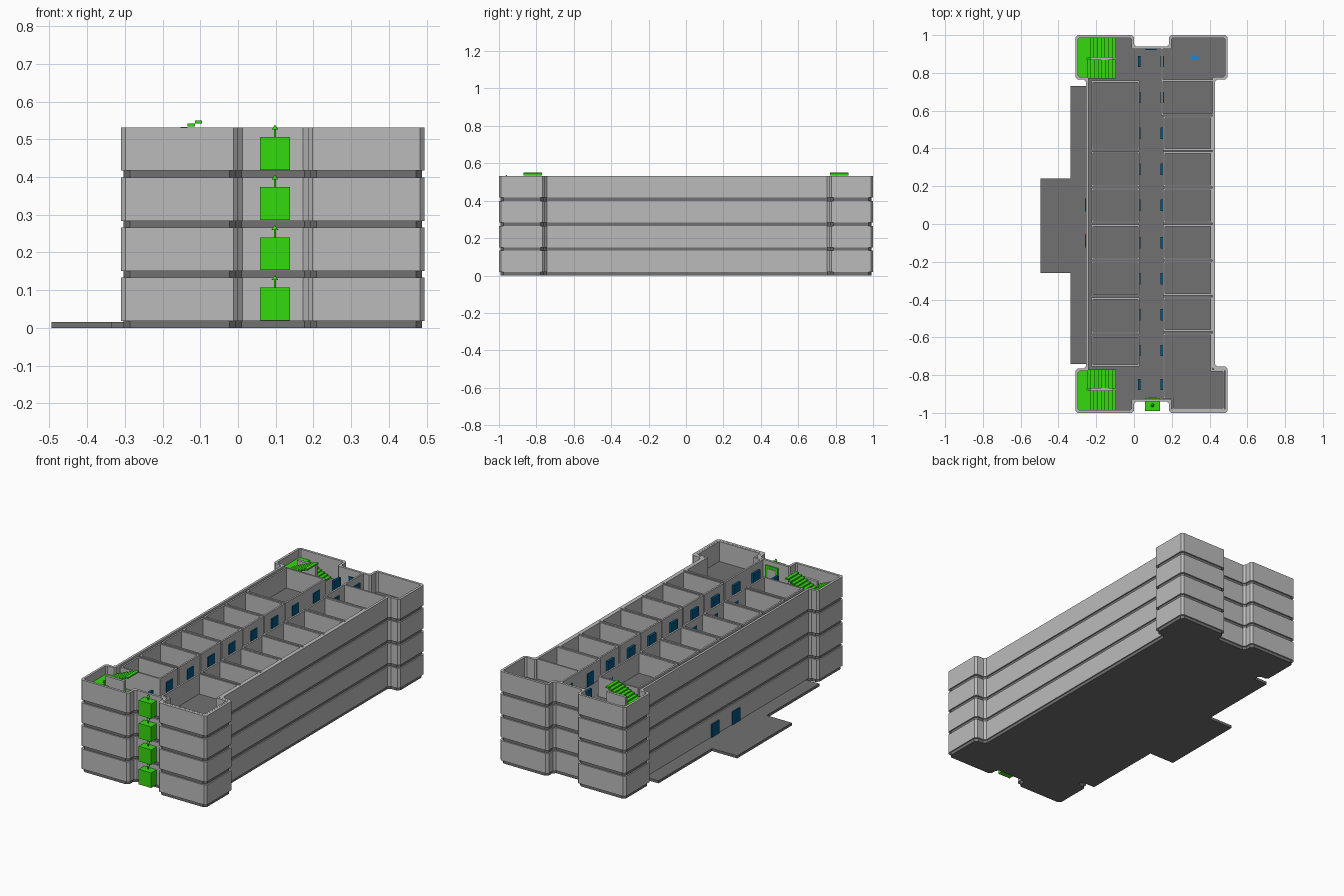
import bpy, bmesh, math
from mathutils import Vector

if "Cube" in bpy.data.objects:
    bpy.data.objects.remove(bpy.data.objects["Cube"])


def mat(name, rgb):
    m = bpy.data.materials.new(name)
    m.diffuse_color = (*rgb, 1)
    m.use_nodes = True
    m.node_tree.nodes["Principled BSDF"].inputs["Base Color"].default_value = m.diffuse_color
    return m


WALL = mat("wall_grey", (0.50, 0.50, 0.50))
FLOOR = mat("floor_dark_grey", (0.165, 0.165, 0.165))
GREEN = mat("exit_green", (0.035, 0.70, 0.004))
BLUE = mat("door_blue", (0.0, 0.09, 0.22))
SKY = mat("arrow_light_blue", (0.008, 0.25, 0.75))


def finish(bm, name, material):
    bmesh.ops.recalc_face_normals(bm, faces=bm.faces)
    me = bpy.data.meshes.new(name)
    bm.to_mesh(me)
    bm.free()
    me.materials.append(material)
    ob = bpy.data.objects.new(name, me)
    bpy.context.collection.objects.link(ob)
    return ob


def box(bm, x0, x1, y0, y1, z0, z1):
    vs = bmesh.ops.create_cube(bm, size=1)["verts"]
    for v in vs:
        v.co = Vector(((x0 + x1) / 2 + v.co.x * (x1 - x0),
                       (y0 + y1) / 2 + v.co.y * (y1 - y0),
                       (z0 + z1) / 2 + v.co.z * (z1 - z0)))


def offset(pts, d):
    """Move a counter-clockwise outline inwards by d."""
    out = []
    n = len(pts)
    for i in range(n):
        p, a, b = Vector(pts[i]), Vector(pts[i - 1]), Vector(pts[(i + 1) % n])
        e, f = (p - a).normalized(), (b - p).normalized()
        out.append(p + d * (Vector((-e.y, e.x)) + Vector((-f.y, f.x))))
    return out


def chamfer(pts, c):
    """Cut every outline corner."""
    out = []
    n = len(pts)
    for i in range(n):
        p, a, b = Vector(pts[i]), Vector(pts[i - 1]), Vector(pts[(i + 1) % n])
        out += [p + (a - p).normalized() * c, p + (b - p).normalized() * c]
    return out


def ring(bm, outer, inner, z0, z1):
    loops = [[bm.verts.new((p[0], p[1], z)) for p in o]
             for o, z in ((outer, z0), (outer, z1), (inner, z1), (inner, z0))]
    n = len(outer)
    for k in range(4):
        a, b = loops[k], loops[(k + 1) % 4]
        for i in range(n):
            j = (i + 1) % n
            bm.faces.new((a[i], a[j], b[j], b[i]))


def prism(bm, pts, z0, z1):
    f = bm.faces.new([bm.verts.new((p[0], p[1], z0)) for p in pts])
    up = bmesh.ops.extrude_face_region(bm, geom=[f])["geom"]
    for v in up:
        if isinstance(v, bmesh.types.BMVert):
            v.co.z = z1


# building outline with four corner blocks
FOOT = [(-.31, -1), (0, -1), (0, -.94), (.185, -.94), (.185, -1), (.495, -1),
        (.495, -.755), (.43, -.755), (.43, .765), (.495, .765), (.495, 1),
        (.185, 1), (.185, .94), (0, .94), (0, 1), (-.31, 1),
        (-.31, .765), (-.255, .765), (-.255, -.765), (-.31, -.765)]
LEFT = [(-.755, -.592), (-.582, -.39), (-.382, -.197), (-.19, -.003),
        (.005, .19), (.197, .385), (.392, .76)]
RIGHT = [(-.568, -.387), (-.378, -.197), (-.19, -.003), (.005, .19),
         (.197, .383), (.39, .572)]
DOORS = [-.67, -.48, -.29, -.1, .1, .29, .48, .67]
PITCH, SLAB = 0.133, 0.018


def storey(k):
    z = k * PITCH
    zf, zt = z + SLAB, z + PITCH
    tag = f"_{k + 1}"

    # floor slab, set back under the walls
    bm = bmesh.new()
    prism(bm, chamfer(offset(FOOT, 0.007), 0.016), z, zf)
    finish(bm, "floor_slab" + tag, FLOOR)

    # outer wall ring
    bm = bmesh.new()
    ring(bm, chamfer(FOOT, 0.012), chamfer(offset(FOOT, 0.014), 0.008), zf, zt)
    finish(bm, "outer_wall" + tag, WALL)

    # room walls
    bm = bmesh.new()
    rects = [(-.226, .03, a, b) for a, b in LEFT] + [(.154, .416, a, b) for a, b in RIGHT]
    for x0, x1, y0, y1 in rects:
        r = [(x0, y0), (x1, y0), (x1, y1), (x0, y1)]
        ring(bm, r, offset(r, 0.01), zf, zt)
    big = [(.154, -.925), (.2, -.925), (.2, -.985), (.48, -.985), (.48, -.77),
           (.416, -.77), (.416, -.578), (.154, -.578)]
    ring(bm, big, offset(big, 0.01), zf, zt)
    box(bm, .143, .153, .575, .926, zf, zt)
    box(bm, .153, .43, .755, .765, zf, zt)
    box(bm, .153, .416, .578, .586, zf, zt)
    finish(bm, "room_walls" + tag, WALL)

    # doors along the corridor
    bm = bmesh.new()
    for y in DOORS + [-.85, .86]:
        box(bm, .02, .034, y - .03, y + .03, zf, zf + .075)
        box(bm, .141, .16, y - .03, y + .03, zf, zf + .075)
    box(bm, .06, .12, .922, .93, zf, zf + .075)
    finish(bm, "corridor_doors" + tag, BLUE)

    # two half-turn staircases in the left blocks
    bm = bmesh.new()
    n = 8
    x0, x1 = -.25, -.095
    run, rise = (x1 - x0) / n, PITCH / (2 * n)
    for s in (-1, 1):
        def step(xa, xb, ya, yb, top, t=.008):
            box(bm, xa, xb, min(s * ya, s * yb), max(s * ya, s * yb), top - t, top)
        step(-.296, x1, .77, .985, zf + .002, .002)
        step(-.296, x0, .77, .985, zf + PITCH / 2)
        for i in range(n):
            step(x1 - (i + 1) * run, x1 - i * run, .88, .985, zf + (i + 1) * rise)
            step(x0 + i * run, x0 + (i + 1) * run, .77, .87,
                 zf + PITCH / 2 + (i + 1) * rise)
    finish(bm, "stairs" + tag, GREEN)

    # rail between the flights
    bm = bmesh.new()
    for s in (-1, 1):
        box(bm, -.23, -.11, s * .875 - .008, s * .875 + .008, zf, zt - .003)
    finish(bm, "stair_divider" + tag, WALL)

    # green lift cabin with upward arrow
    bm = bmesh.new()
    box(bm, .058, .138, -.99, -.92, zf + .002, z + .107)
    for r1, r2, za, zb in ((.003, .003, z + .107, z + .128), (.009, 0, z + .127, z + .14)):
        vs = bmesh.ops.create_cone(bm, cap_ends=True, segments=12, radius1=r1,
                                   radius2=r2, depth=zb - za)["verts"]
        bmesh.ops.translate(bm, verts=vs, vec=(.098, -.96, (za + zb) / 2))
    finish(bm, "lift_cabin" + tag, GREEN)
    bm = bmesh.new()
    box(bm, .074, .122, -.92, -.918, zf + .002, z + .09)
    finish(bm, "lift_opening" + tag, WALL)


for k in range(4):
    storey(k)

# ground terrace and entrance platform on the left side
bm = bmesh.new()
prism(bm, [(-.335, -.74), (-.24, -.74), (-.24, .73), (-.335, .73), (-.335, .24),
           (-.495, .24), (-.495, -.26), (-.335, -.26)], 0, .015)
finish(bm, "entrance_terrace", FLOOR)

# entrance doors
bm = bmesh.new()
for y in (-.09, .10):
    box(bm, -.26, -.252, y - .035, y + .035, SLAB, SLAB + .075)
finish(bm, "entrance_doors", BLUE)

# small arrow marker on the top floor
bm = bmesh.new()
za = 3 * PITCH + SLAB
prism(bm, [(.295, .88), (.318, .862), (.318, .872), (.348, .872),
           (.348, .888), (.318, .888), (.318, .898)], za, za + .006)
finish(bm, "floor_arrow", SKY)
